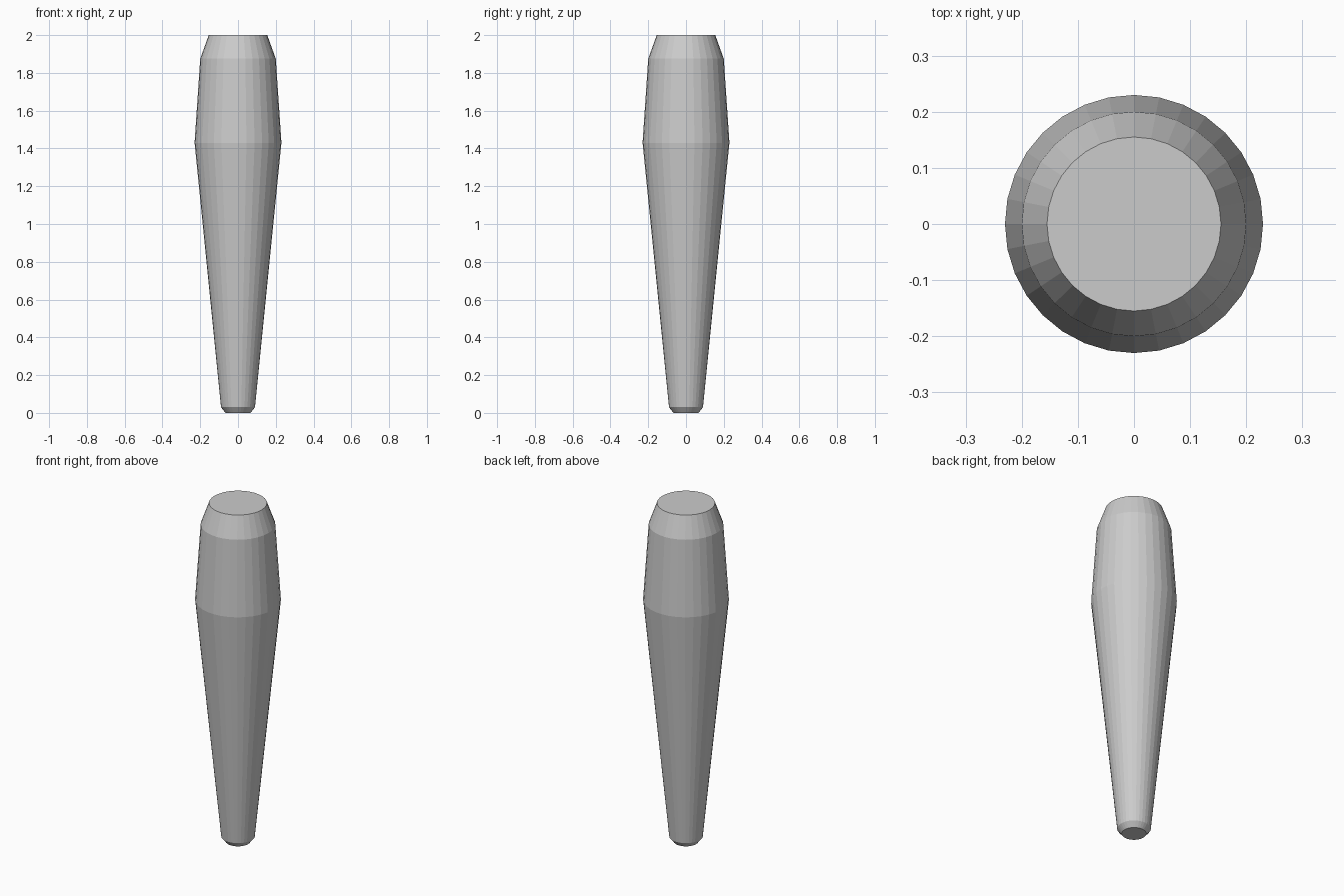
import bpy, bmesh, math

if "Cube" in bpy.data.objects:
    bpy.data.objects.remove(bpy.data.objects["Cube"])

SIDES = 32
# (radius, height) from the chamfered foot to the flat top
PROFILE = [(0.066, 0.0), (0.09, 0.03), (0.23, 1.43), (0.2, 1.875), (0.155, 2.0)]


def lathe(name, profile, sides):
    bm = bmesh.new()
    rings = []
    for r, z in profile:
        rings.append([bm.verts.new((r * math.cos(2 * math.pi * i / sides),
                                    r * math.sin(2 * math.pi * i / sides), z))
                      for i in range(sides)])
    for low, high in zip(rings, rings[1:]):
        for i in range(sides):
            j = (i + 1) % sides
            bm.faces.new((low[i], low[j], high[j], high[i]))
    # end caps
    bm.faces.new(rings[0][::-1])
    bm.faces.new(rings[-1])
    mesh = bpy.data.meshes.new(name)
    bm.to_mesh(mesh)
    bm.free()
    obj = bpy.data.objects.new(name, mesh)
    bpy.context.collection.objects.link(obj)
    return obj


# Tapered, faceted handle
lathe("tapered_handle", PROFILE, SIDES)
